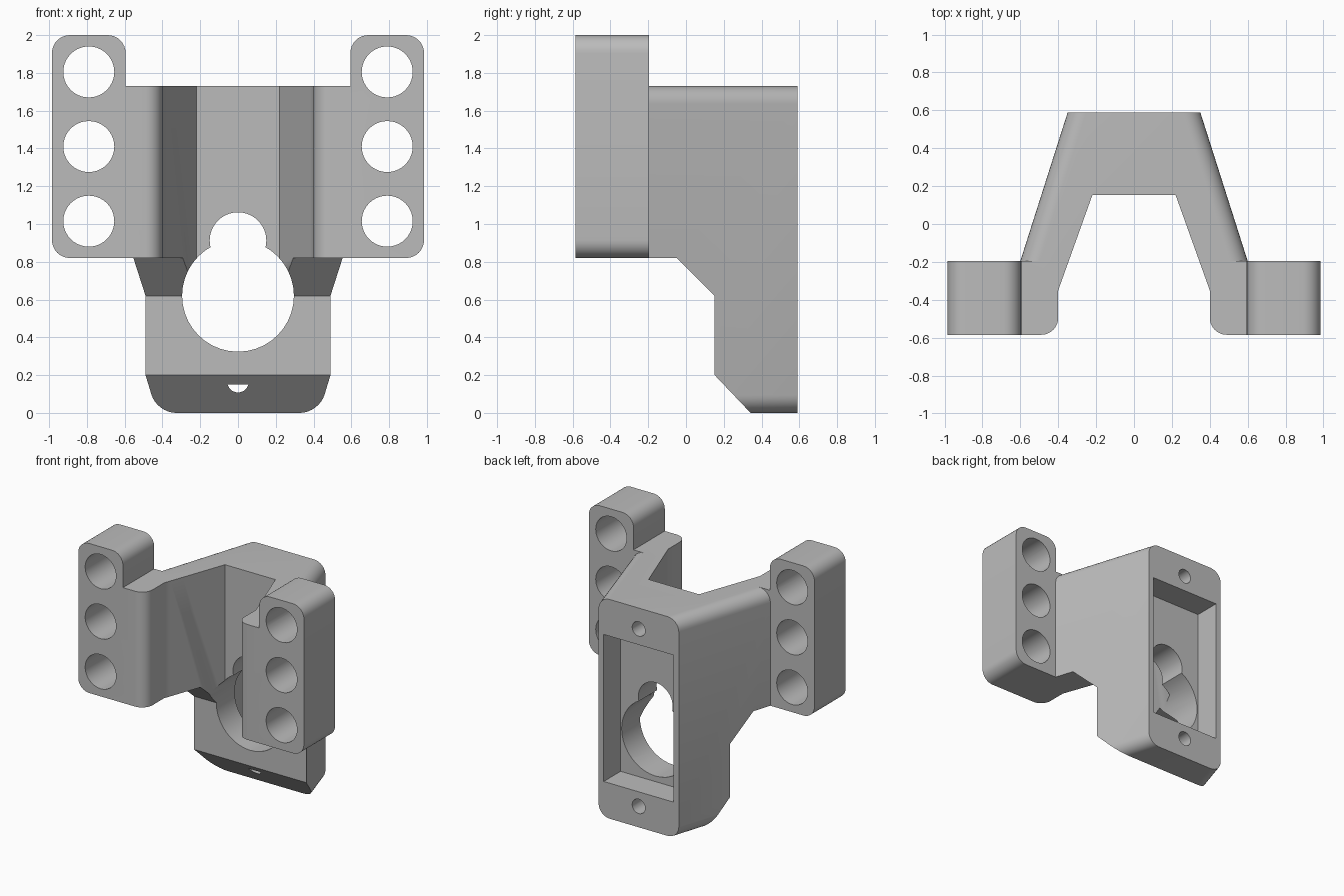
import bpy
import bmesh
from math import sin, cos, pi, radians
from mathutils import Vector

if "Cube" in bpy.data.objects:
    bpy.data.objects.remove(bpy.data.objects["Cube"], do_unlink=True)

grey = bpy.data.materials.new("plain grey")
grey.use_nodes = True
colour = (0.5, 0.5, 0.5, 1)
grey.diffuse_color = colour
grey.node_tree.nodes["Principled BSDF"].inputs["Base Color"].default_value = colour

# Maps of a 2D profile point plus its depth into space
AXES = {"x": lambda a, b, d: (d, a, b),
        "y": lambda a, b, d: (a, d, b),
        "z": lambda a, b, d: (a, b, d)}


def prism(name, points, axis, start, end, bevel_test=None):
    """Extrude a closed profile along an axis, rounding chosen edges."""
    place = AXES[axis]
    bm = bmesh.new()
    face = bm.faces.new([bm.verts.new(place(a, b, start)) for a, b in points])
    grown = bmesh.ops.extrude_face_region(bm, geom=[face])["geom"]
    shift = Vector(place(0, 0, end - start))
    bmesh.ops.translate(bm, vec=shift,
                        verts=[g for g in grown if isinstance(g, bmesh.types.BMVert)])
    if bevel_test:
        bmesh.ops.bevel(bm, geom=[e for e in bm.edges if bevel_test(e)], offset=0.095,
                        segments=8, profile=0.5, affect="EDGES")
    bmesh.ops.recalc_face_normals(bm, faces=bm.faces)
    mesh = bpy.data.meshes.new(name)
    bm.to_mesh(mesh)
    bm.free()
    mesh.materials.append(grey)
    obj = bpy.data.objects.new(name, mesh)
    bpy.context.collection.objects.link(obj)
    return obj


def arc(cx, cz, r, first, last, steps=8):
    angles = [radians(first + (last - first) * i / steps) for i in range(steps + 1)]
    return [(cx + r * cos(t), cz + r * sin(t)) for t in angles]


def mirrored(half):
    """Close a right-hand half profile with its reflection."""
    return half + [(-a, b) for a, b in reversed(half)]


def circle(cx, cz, r, count=40):
    return [(cx + r * cos(2 * pi * i / count), cz + r * sin(2 * pi * i / count))
            for i in range(count)]


def combine(target, tool, operation="DIFFERENCE"):
    tool.hide_render = True
    mod = target.modifiers.new("combine", "BOOLEAN")
    mod.operation = operation
    mod.solver = "EXACT"
    mod.object = tool
    bpy.context.view_layer.objects.active = target
    bpy.ops.object.modifier_apply(modifier=mod.name)
    bpy.data.objects.remove(tool, do_unlink=True)


BACK, FRONT, PLATE_BACK = 0.59, -0.585, -0.195
INNER = 0.152

# Tapered body with rounded slanted edges
slope = 0.25 / 0.785
reach = -0.3
body = prism("servo_bracket",
             mirrored([(0.35, BACK), (0.35 + slope * (BACK - reach), reach)]),
             "z", 0, 1.73,
             lambda e: abs(e.verts[0].co.y - e.verts[1].co.y) > 0.1)

# Stepped underside with sloping chamfers
combine(body, prism("underside_cutter",
                    [(-1, 0.82), (-0.05, 0.82), (INNER, 0.62), (INNER, 0.2),
                     (0.342, 0), (0.442, -0.1), (-1, -0.1)], "x", -1.2, 1.2))

# Front mounting ears, rounded at their free corners
r = 0.095
ears = ([(0.985 - r, 0.82)] + arc(0.985 - r, 0.82 + r, r, -90, 0)[1:]
        + arc(0.985 - r, 2 - r, r, 0, 90)
        + arc(0.595 + r, 2 - r, r, 90, 180) + [(0.595, 1.73)])
combine(body, prism("ears", mirrored(ears), "y", FRONT, PLATE_BACK), "UNION")

# Open channel between the arms, with rounded front lips
channel = ([(0.22, INNER), (0.4, -0.35)]
           + arc(0.49, FRONT + 0.09, 0.09, 180, 270) + [(0.49, -0.8)])
combine(body, prism("channel_cutter", mirrored(channel), "z", 0.5, 2.2))

# Rectangular recess in the back
combine(body, prism("recess_cutter", mirrored([(0.305, 0.28), (0.305, 1.44)]),
                    "y", 0.38, 0.8))

# Keyhole opening through the back wall
for z, radius in ((0.62, 0.296), (0.912, 0.15)):
    combine(body, prism("keyhole_cutter", circle(0, z, radius), "y", -0.3, 0.5))

# Blind screw holes above and below the recess
for z in (0.165, 1.565):
    combine(body, prism("screw_cutter", circle(0, z, 0.057, 24), "y", 0.2, 0.8))

# Three through holes in each ear
for side in (-1, 1):
    for z in (1.015, 1.41, 1.805):
        combine(body, prism("ear_hole_cutter", circle(side * 0.79, z, 0.135), "y", -0.8, 0))

bpy.ops.object.select_all(action="DESELECT")
body.select_set(True)
bpy.context.view_layer.objects.active = body
bpy.ops.object.shade_smooth_by_angle(angle=radians(30))
